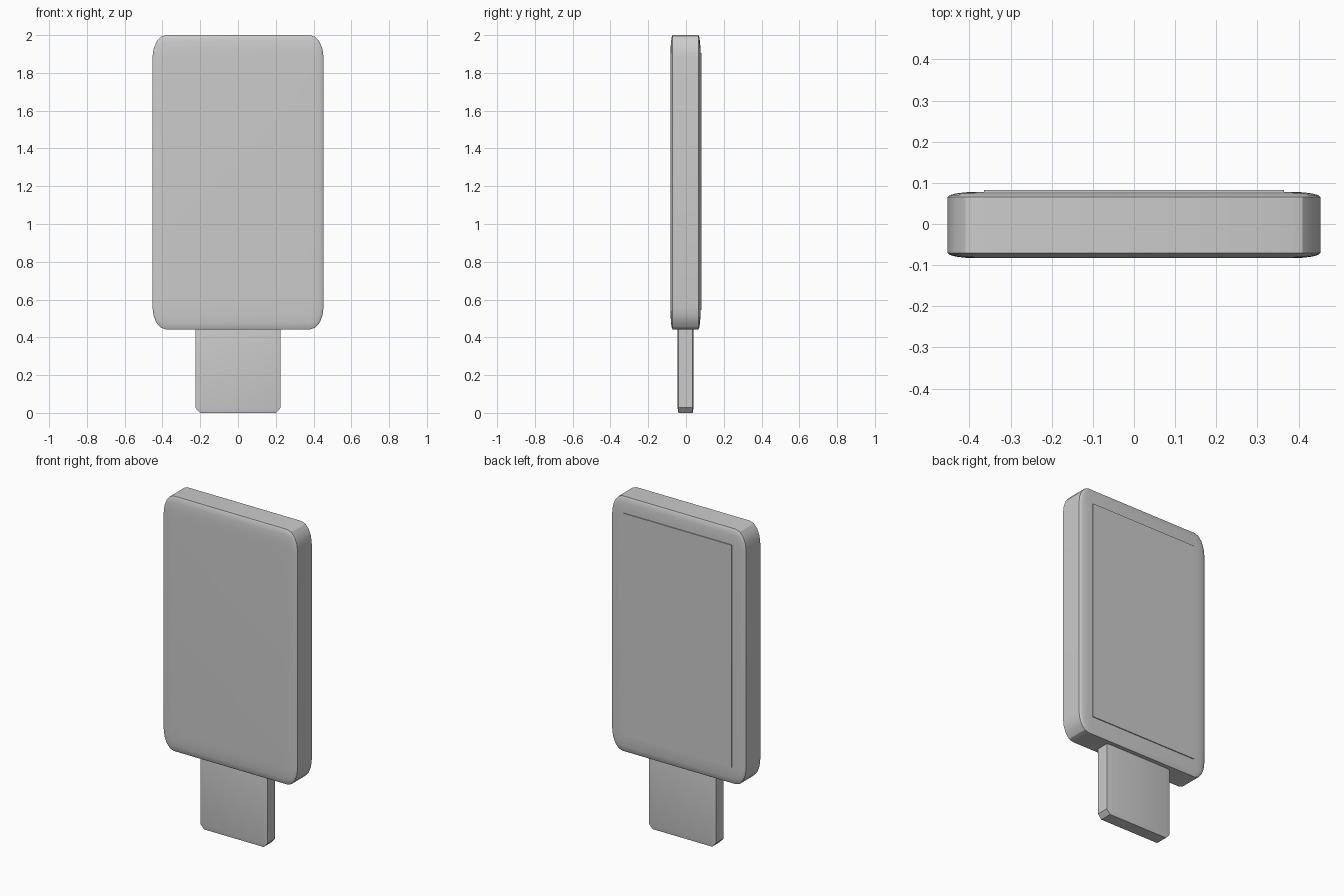
import bpy

if "Cube" in bpy.data.objects:
    bpy.data.objects.remove(bpy.data.objects["Cube"])


def block(name, center, half, bevel=0.0, segments=1):
    """Cube bevelled before stretching, so its rounding follows the proportions."""
    bpy.ops.mesh.primitive_cube_add(size=2)
    ob = bpy.context.object
    ob.name = name
    if bevel:
        mod = ob.modifiers.new("Bevel", "BEVEL")
        mod.width = bevel
        mod.segments = segments
        mod.limit_method = 'NONE'
        bpy.ops.object.modifier_apply(modifier=mod.name)
    ob.scale = half
    ob.location = center
    bpy.ops.object.transform_apply(location=True, rotation=False, scale=True)
    bpy.ops.object.shade_smooth_by_angle(angle=0.52)
    return ob


# Rounded slab body
block("body", (0, -0.0025, 1.221), (0.453, 0.0805, 0.779), 0.155, 4)

# Thin raised panel on the back
block("back_panel", (0, 0.073, 1.224), (0.364, 0.010, 0.680))

# Chamfered plug below, its upper end sunk into the body
block("plug", (0, -0.0025, 0.25), (0.226, 0.0425, 0.25), 0.11, 1)
